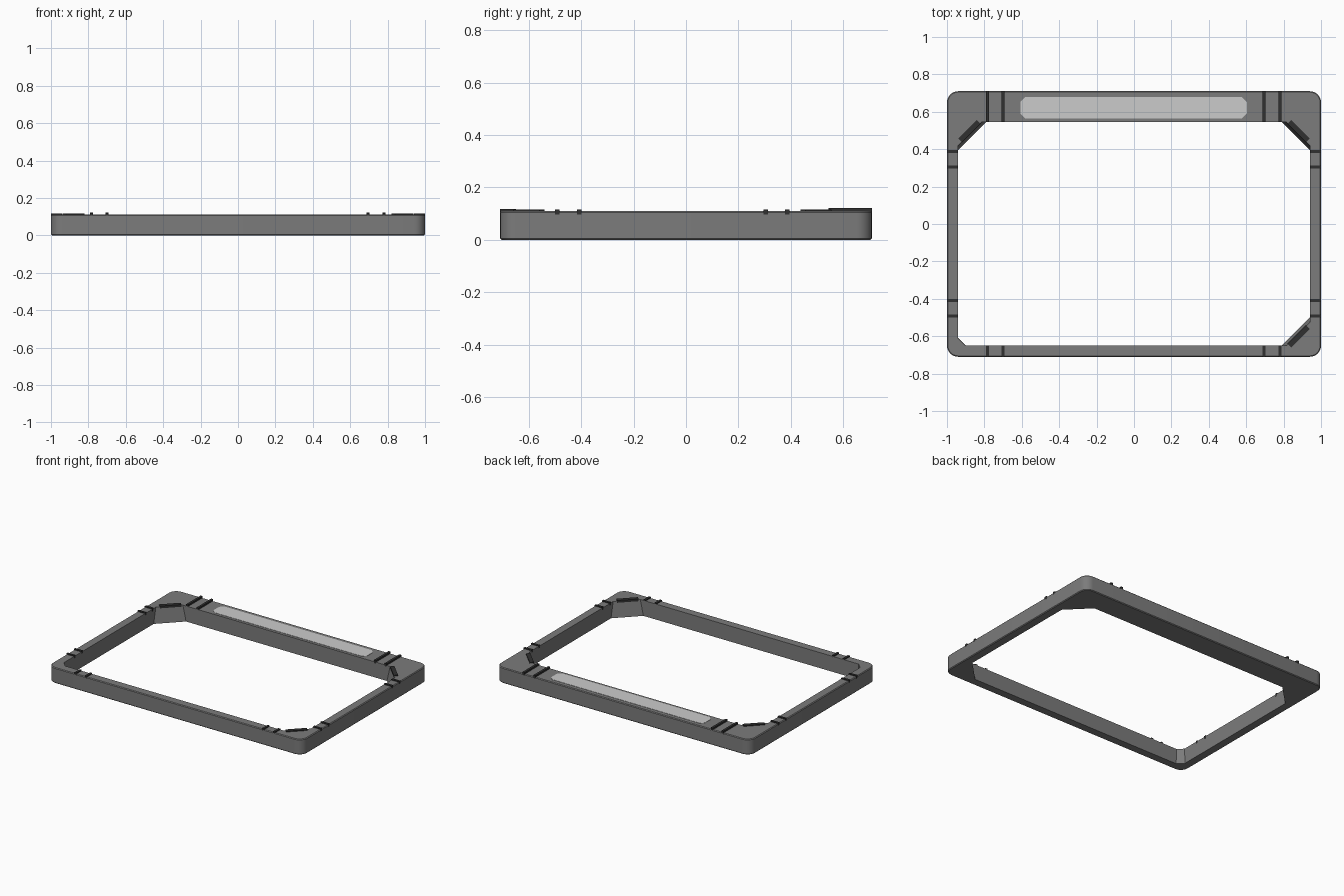
import bpy, bmesh, math
from mathutils import Vector, Matrix

if "Cube" in bpy.data.objects:
    bpy.data.objects.remove(bpy.data.objects["Cube"])

def material(name, v):
    m = bpy.data.materials.new(name)
    m.diffuse_color = (v, v, v, 1)
    m.use_nodes = True
    m.node_tree.nodes["Principled BSDF"].inputs["Base Color"].default_value = m.diffuse_color
    return m

GREY = material("frame grey", 0.2)
DARK = material("band dark grey", 0.03)
LIGHT = material("label light grey", 0.6)
TOP = 0.11

def finish(name, bm, mat):
    bmesh.ops.recalc_face_normals(bm, faces=bm.faces[:])
    me = bpy.data.meshes.new(name)
    bm.to_mesh(me)
    bm.free()
    me.materials.append(mat)
    ob = bpy.data.objects.new(name, me)
    bpy.context.collection.objects.link(ob)
    return ob

def loft(bm, rings):
    """Join equal-length vertex rings with quads."""
    vs = [[bm.verts.new(p) for p in r] for r in rings]
    n = len(vs[0])
    for a, b in zip(vs, vs[1:]):
        for i in range(n):
            j = (i + 1) % n
            bm.faces.new((a[i], a[j], b[j], b[i]))
    return vs

def ring_edges(bm, ring):
    return [bm.edges.get((ring[i], ring[i - 1])) for i in range(len(ring))]

def rounded(hx, hy, r, z, seg=6):
    pts = []
    for k, (sx, sy) in enumerate([(1, 1), (-1, 1), (-1, -1), (1, -1)]):
        for i in range(seg + 1):
            a = math.pi / 2 * (k + i / seg)
            pts.append((sx * (hx - r) + r * math.cos(a),
                        sy * (hy - r) + r * math.sin(a), z))
    return pts

def opening(c, small, z):
    """Inner opening with cut corners: three large, one small."""
    x, y0, y1 = 0.94, -0.65, 0.545
    return [(x, y1 - c, z), (x - c, y1, z), (-x + c, y1, z), (-x, y1 - c, z),
            (-x, y0 + small, z), (-x + small, y0, z), (x - c, y0, z), (x, y0 + c, z)]

# Frame with rounded outside and slightly sloped inner corner braces
bm = bmesh.new()
e = 0.005
outer = loft(bm, [rounded(1 - e, 0.71 - e, 0.06 - e, 0), rounded(1, 0.71, 0.06, e),
                  rounded(1, 0.71, 0.06, TOP - e), rounded(1 - e, 0.71 - e, 0.06 - e, TOP)])
inner = loft(bm, [opening(0.15, 0.04, 0), opening(0.125, 0.037, TOP)])
for k in (0, -1):
    bmesh.ops.triangle_fill(bm, use_beauty=True,
                            edges=ring_edges(bm, outer[k]) + ring_edges(bm, inner[k]))
frame = finish("frame", bm, GREY)
bpy.context.view_layer.objects.active = frame
frame.select_set(True)
bpy.ops.object.shade_smooth_by_angle(angle=math.radians(30))

def box(name, x, y, sx, sy, z0, z1, turn=0):
    bm = bmesh.new()
    bmesh.ops.create_cube(bm, size=1)
    bm.transform(Matrix.Translation((x, y, (z0 + z1) / 2)) @ Matrix.Rotation(turn, 4, 'Z')
                 @ Matrix.Diagonal((sx, sy, z1 - z0, 1)))
    return finish(name, bm, DARK)

# Bands across the rails
for x in (-0.783, -0.7, 0.695, 0.78):
    box("back_band", x, 0.6275, 0.016, 0.165, 0.1, 0.122)
    box("front_band", x, -0.68, 0.016, 0.06, 0.1, 0.117)
for s in (-1, 1):
    for y in (-0.492, -0.408, 0.305, 0.387):
        box("side_band", s * 0.97, y, 0.0605, 0.016, 0.096, 0.116)

# Diagonal strips on the corner braces
for x, y, a in ((-0.88, 0.496, 45), (0.88, 0.496, -45), (0.88, -0.6, 45)):
    box("corner_strip", x, y, 0.14, 0.028, 0.1, 0.116, math.radians(a))

# Label plate with clipped corners on the wide back rail
bm = bmesh.new()
def plate(z):
    x0, x1, y0, y1, c = -0.607, 0.603, 0.565, 0.678, 0.025
    return [(x1, y1 - c, z), (x1 - c, y1, z), (x0 + c, y1, z), (x0, y1 - c, z),
            (x0, y0 + c, z), (x0 + c, y0, z), (x1 - c, y0, z), (x1, y0 + c, z)]
rings = loft(bm, [plate(TOP - 0.004), plate(TOP + 0.002)])
for r in rings:
    bm.faces.new(r)
finish("label_plate", bm, LIGHT)
